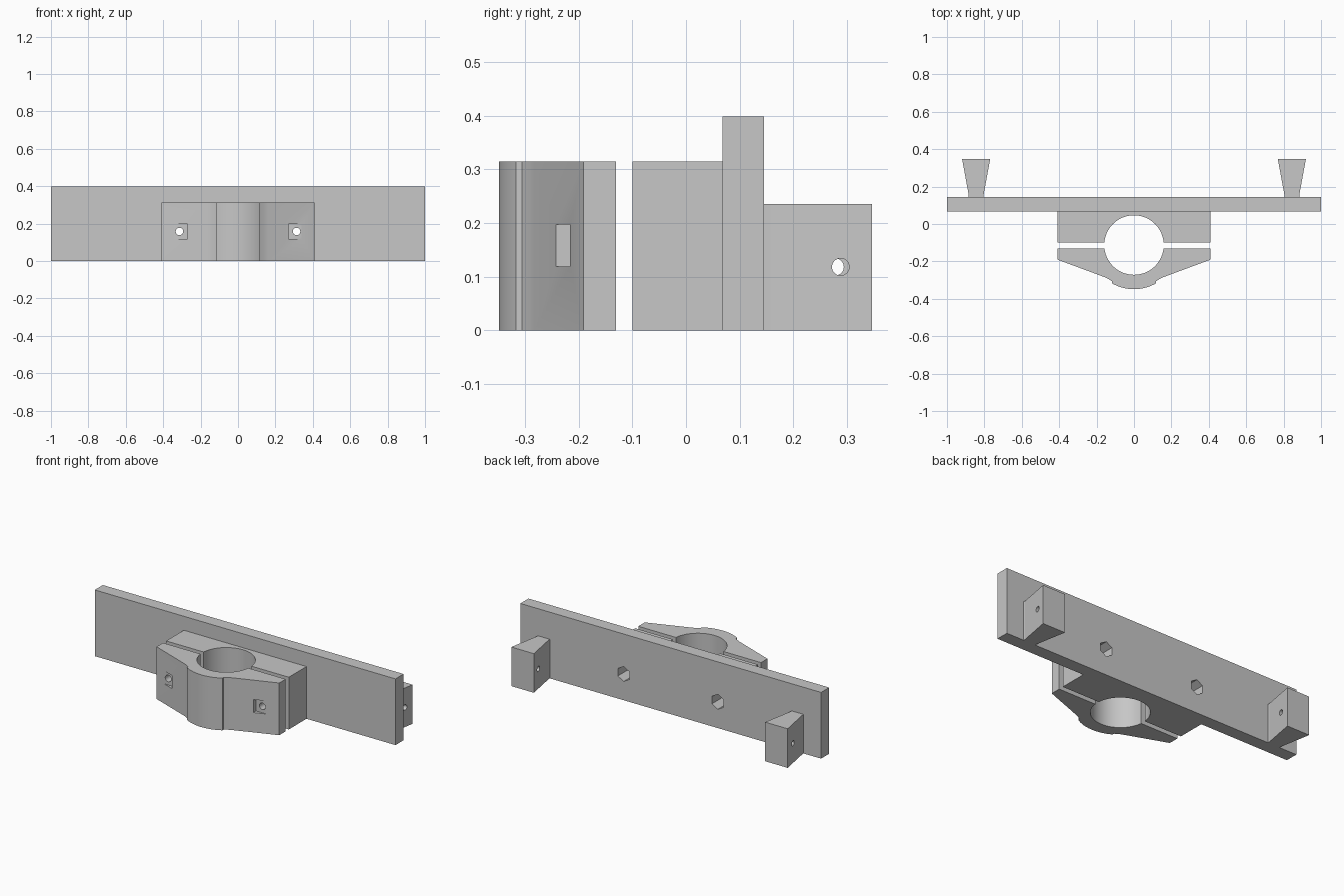
import bpy, bmesh, math
from mathutils import Matrix

cube = bpy.data.objects.get("Cube")
if cube:
    bpy.data.objects.remove(cube, do_unlink=True)

grey = bpy.data.materials.new("plain grey")
grey.use_nodes = True
grey.diffuse_color = (0.57, 0.57, 0.57, 1)
grey.node_tree.nodes["Principled BSDF"].inputs["Base Color"].default_value = (0.57, 0.57, 0.57, 1)

BORE_Y, BORE_R, OUTER_R = -0.1125, 0.159, 0.236
CLAMP_H, BOLT_X, BOLT_Z = 0.314, 0.313, 0.158


def finish(bm, name):
    bmesh.ops.recalc_face_normals(bm, faces=bm.faces)
    mesh = bpy.data.meshes.new(name)
    bm.to_mesh(mesh)
    bm.free()
    mesh.materials.append(grey)
    ob = bpy.data.objects.new(name, mesh)
    bpy.context.collection.objects.link(ob)
    return ob


def prism(name, outline, z0, z1):
    """Extrude a plan outline upwards."""
    bm = bmesh.new()
    face = bm.faces.new([bm.verts.new((x, y, z0)) for x, y in outline])
    top = bmesh.ops.extrude_face_region(bm, geom=[face])["geom"]
    verts = [v for v in top if isinstance(v, bmesh.types.BMVert)]
    bmesh.ops.translate(bm, verts=verts, vec=(0, 0, z1 - z0))
    return finish(bm, name)


def box(name, x0, x1, y0, y1, z0, z1):
    return prism(name, [(x0, y0), (x1, y0), (x1, y1), (x0, y1)], z0, z1)


def rod(name, radius, length, centre, axis, sides=32):
    bm = bmesh.new()
    turn = Matrix.Rotation(math.pi / 2, 4, "X" if axis == "Y" else "Y")
    bmesh.ops.create_cone(bm, cap_ends=True, segments=sides, radius1=radius,
                          radius2=radius, depth=length,
                          matrix=Matrix.Translation(centre) @ turn)
    return finish(bm, name)


def cut(ob, *cutters):
    """Subtract the cutters and remove them."""
    bpy.context.view_layer.objects.active = ob
    for c in cutters:
        mod = ob.modifiers.new("cut", "BOOLEAN")
        mod.operation, mod.solver, mod.object = "DIFFERENCE", "EXACT", c
        bpy.ops.object.modifier_apply(modifier=mod.name)
        bpy.data.objects.remove(c, do_unlink=True)


def arc(radius, a0, a1, steps):
    for i in range(steps + 1):
        a = math.radians(a0 + (a1 - a0) * i / steps)
        yield radius * math.cos(a), BORE_Y + radius * math.sin(a)


def bolt_holes():
    return [rod("bolt_cutter", 0.02, 1, (s * BOLT_X, 0, BOLT_Z), "Y") for s in (-1, 1)]


def nut_traps():
    return [rod("nut_cutter", 0.045, 0.24, (s * BOLT_X, 0.083, BOLT_Z), "Y", 6) for s in (-1, 1)]


# Back plate with hexagonal nut openings
plate = box("back_plate", -1, 1, 0.068, 0.145, 0, 0.398)
cut(plate, *nut_traps())

# Rear clamp half: block with the upper part of the bore
start = math.degrees(math.asin((-0.1 - BORE_Y) / BORE_R))
rear = prism("rear_clamp", [(0.408, -0.1), (0.408, 0.068), (-0.408, 0.068), (-0.408, -0.1)]
             + list(arc(BORE_R, 180 - start, start, 48)), 0, CLAMP_H)
cut(rear, *nut_traps(), *bolt_holes())

# Front clamp half: tapered ears around the lower part of the bore
low = math.degrees(math.asin((-0.13 - BORE_Y) / BORE_R))
shoulder = [(0.408, -0.13), (0.408, -0.191), (0.16, -0.283), (0.14, -0.292), (0.118, -0.306)]
outline = [(-x, y) for x, y in shoulder]
outline += list(arc(OUTER_R, 240, 300, 24)) + shoulder[:1:-1]
outline += [shoulder[1], shoulder[0]]
outline += list(arc(BORE_R, low, -180 - low, 48))
# Drop points that nearly coincide along the outline
clean = [p for i, p in enumerate(outline) if math.dist(p, outline[i - 1]) > 0.005]
front = prism("front_clamp", clean, 0, CLAMP_H)
pockets = []
for s in (-1, 1):
    x0, x1 = sorted((s * 0.271, s * 0.355))
    pockets.append(box("pocket_cutter", x0, x1, -0.4, -0.216, 0.119, 0.197))
cut(front, *pockets, *bolt_holes())

# Flared posts behind the plate, each with a cross hole
for side, s, hole_y in (("left", 1, 0.288), ("right", -1, 0.278)):
    half = [(0.04, 0.145), (0.04, 0.157), (0.075, 0.347)]
    plan = half + [(-x, y) for x, y in reversed(half)]
    post = prism(side + "_post", [(s * 0.844 + x, y) for x, y in plan], 0, 0.235)
    cut(post, rod("pin_cutter", 0.016, 0.4, (s * 0.844, hole_y, 0.118), "X"))

# Smooth the curved walls, keep the corners crisp
for ob in (rear, front):
    bpy.ops.object.select_all(action="DESELECT")
    ob.select_set(True)
    bpy.context.view_layer.objects.active = ob
    bpy.ops.object.shade_smooth_by_angle(angle=math.radians(25))
